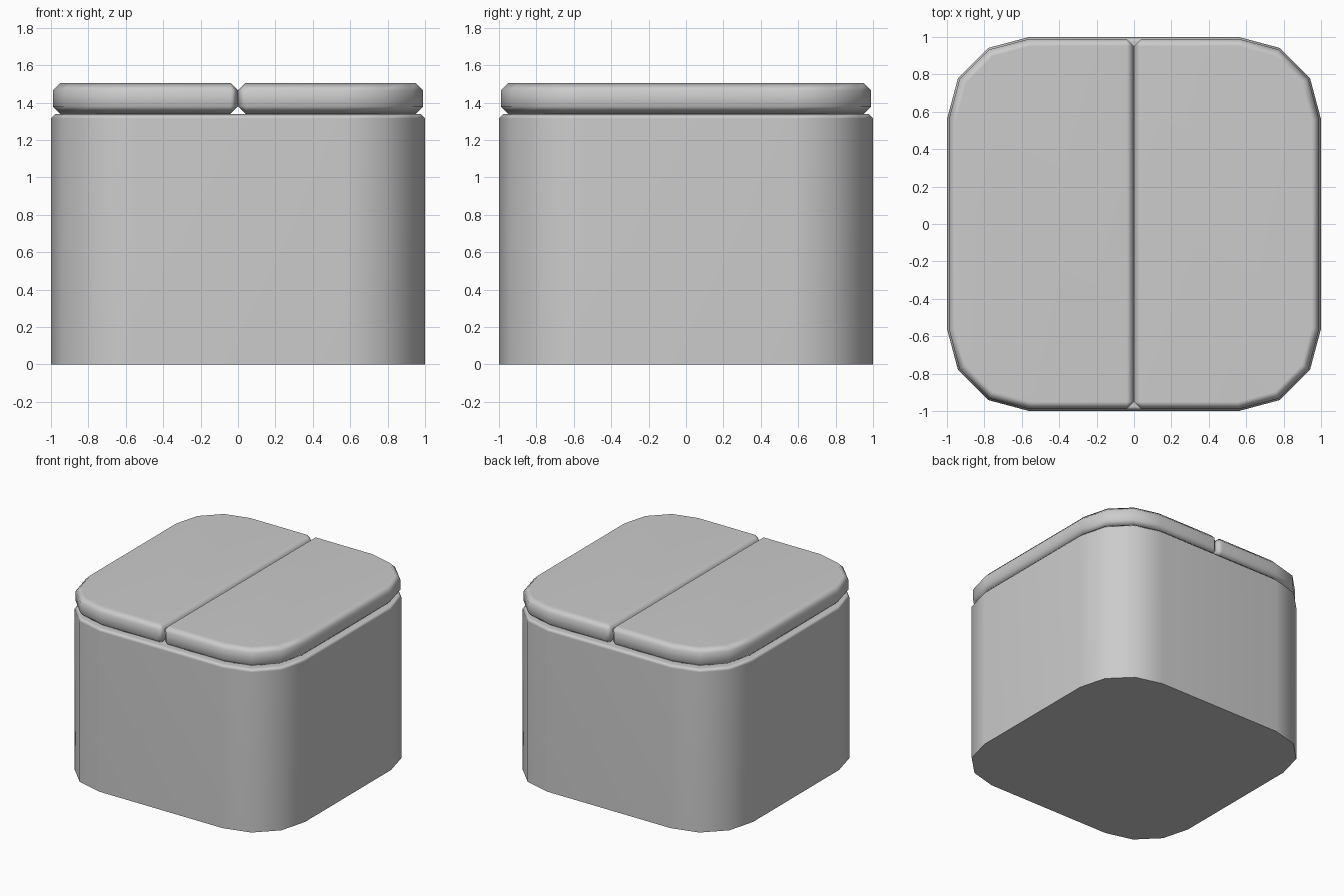
import bpy, bmesh, math

if "Cube" in bpy.data.objects:
    bpy.data.objects.remove(bpy.data.objects["Cube"])

def outline(half, radius, steps=3):
    """Rounded square outline, counter-clockwise, three facets per corner."""
    c, pts = half - radius, []
    for k, (sx, sy) in enumerate([(1, 1), (-1, 1), (-1, -1), (1, -1)]):
        for i in range(steps + 1):
            a = math.radians(90) * (k + i / steps)
            pts.append((sx * c + radius * math.cos(a), sy * c + radius * math.sin(a)))
    return pts

def make_part(name, pts, z0, z1, chamfer, pick):
    """Extrude an outline from z0 to z1 and chamfer the picked edges."""
    bm = bmesh.new()
    base = bm.faces.new([bm.verts.new((x, y, z0)) for x, y in pts])
    ext = bmesh.ops.extrude_face_region(bm, geom=[base], use_keep_orig=True)
    for v in ext["geom"]:
        if isinstance(v, bmesh.types.BMVert):
            v.co.z = z1
    bmesh.ops.recalc_face_normals(bm, faces=bm.faces)
    edges = [e for e in bm.edges if e.calc_face_angle(0) > math.radians(40) and pick(e)]
    bmesh.ops.bevel(bm, geom=edges, offset=chamfer, segments=1,
                    profile=0.5, affect='EDGES')
    bmesh.ops.recalc_face_normals(bm, faces=bm.faces)
    mesh = bpy.data.meshes.new(name)
    bm.to_mesh(mesh)
    bm.free()
    obj = bpy.data.objects.new(name, mesh)
    bpy.context.collection.objects.link(obj)
    bpy.ops.object.select_all(action='DESELECT')
    obj.select_set(True)
    bpy.context.view_layer.objects.active = obj
    bpy.ops.object.shade_smooth_by_angle(angle=math.radians(60))
    # Keep the large faces flat while the chamfers blend
    mod = obj.modifiers.new("weighted", 'WEIGHTED_NORMAL')
    mod.keep_sharp = True
    return obj

# Box body: only the top rim is chamfered
BODY_TOP = 1.34
make_part("box_body", outline(1.0, 0.44), 0, BODY_TOP, 0.025,
          lambda e: all(v.co.z > 1 for v in e.verts))

# Two lid halves meeting along x = 0, chamfered all round
lid = outline(0.99, 0.43)
right = [p for p in lid if p[0] > 0]
right.sort(key=lambda p: math.atan2(p[1], p[0]))
right = [(0, -0.99)] + right + [(0, 0.99)]
left = [(-x, y) for x, y in reversed(right)]
for name, pts in (("lid_right", right), ("lid_left", left)):
    make_part(name, pts, BODY_TOP, 1.505, 0.04, lambda e: True)
